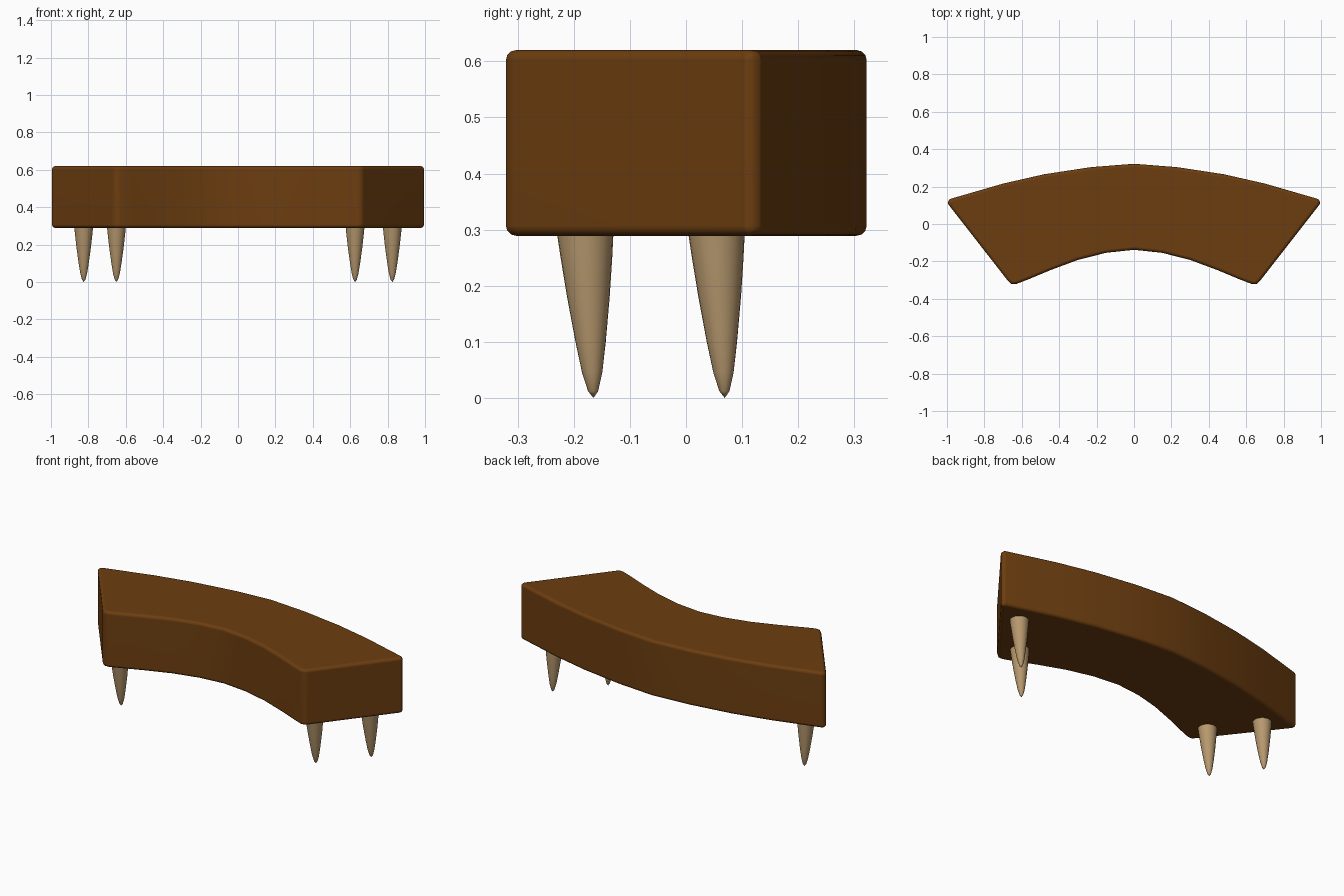
import bpy, bmesh, math

if "Cube" in bpy.data.objects:
    bpy.data.objects.remove(bpy.data.objects["Cube"])


def material(name, color):
    m = bpy.data.materials.new(name)
    m.diffuse_color = color
    m.use_nodes = True
    m.node_tree.nodes["Principled BSDF"].inputs["Base Color"].default_value = m.diffuse_color
    return m


def make_object(name, bm, mat, angle):
    bmesh.ops.recalc_face_normals(bm, faces=bm.faces)
    me = bpy.data.meshes.new(name)
    bm.to_mesh(me)
    bm.free()
    me.materials.append(mat)
    ob = bpy.data.objects.new(name, me)
    bpy.context.collection.objects.link(ob)
    bpy.ops.object.select_all(action='DESELECT')
    ob.select_set(True)
    bpy.context.view_layer.objects.active = ob
    bpy.ops.object.shade_smooth_by_angle(angle=math.radians(angle))
    return ob


brown = material("brown_upholstery", (0.15, 0.047, 0.005, 1))
tan = material("light_wood", (0.47, 0.315, 0.155, 1))

# Curved seat: right half of the plan outline (rounded corners), mirrored
outer = [(0, 0.322), (0.23, 0.304), (0.48, 0.266), (0.70, 0.216),
         (0.983, 0.134), (1.0, 0.122), (0.992, 0.104)]
inner = [(0.674, -0.304), (0.655, -0.321), (0.628, -0.32), (0.57, -0.298),
         (0.45, -0.248), (0.30, -0.192), (0.15, -0.154), (0, -0.138)]
half = outer + inner
outline = half + [(-x, y) for x, y in reversed(half[1:-1])]
bm = bmesh.new()
low, high = [[bm.verts.new((x, y, z)) for x, y in outline] for z in (0.289, 0.62)]
bm.faces.new(low)
bm.faces.new(high)
for i in range(len(outline)):
    bm.faces.new((low[i - 1], low[i], high[i], high[i - 1]))
seat = make_object("curved_seat", bm, brown, 50)
bevel = seat.modifiers.new("soft_edges", 'BEVEL')
bevel.width = 0.018
bevel.segments = 3
bevel.limit_method = 'ANGLE'
bevel.angle_limit = math.radians(60)
bevel.use_clamp_overlap = False
seat.modifiers.new("clean_shading", 'WEIGHTED_NORMAL')


# Tapered legs: lathed bullet profile (z, radius) leaning slightly in y
PROFILE = [(0.012, 0.009), (0.045, 0.018), (0.10, 0.027), (0.18, 0.038),
           (0.25, 0.046), (0.30, 0.051)]


def leg(name, x, y, sides=24):
    bm = bmesh.new()
    tip = bm.verts.new((x, y, 0))
    rings = []
    for z, r in PROFILE:
        cy = y - 0.05 * z
        rings.append([bm.verts.new((x + r * math.cos(a), cy + r * math.sin(a), z))
                      for a in (2 * math.pi * i / sides for i in range(sides))])
    for i in range(sides):
        j = (i + 1) % sides
        bm.faces.new((tip, rings[0][j], rings[0][i]))
        for a, b in zip(rings, rings[1:]):
            bm.faces.new((a[i], a[j], b[j], b[i]))
    bm.faces.new(rings[-1])
    make_object(name, bm, tan, 50)


leg("front_left_leg", -0.65, -0.165)
leg("front_right_leg", 0.626, -0.165)
leg("back_left_leg", -0.825, 0.069)
leg("back_right_leg", 0.825, 0.069)
